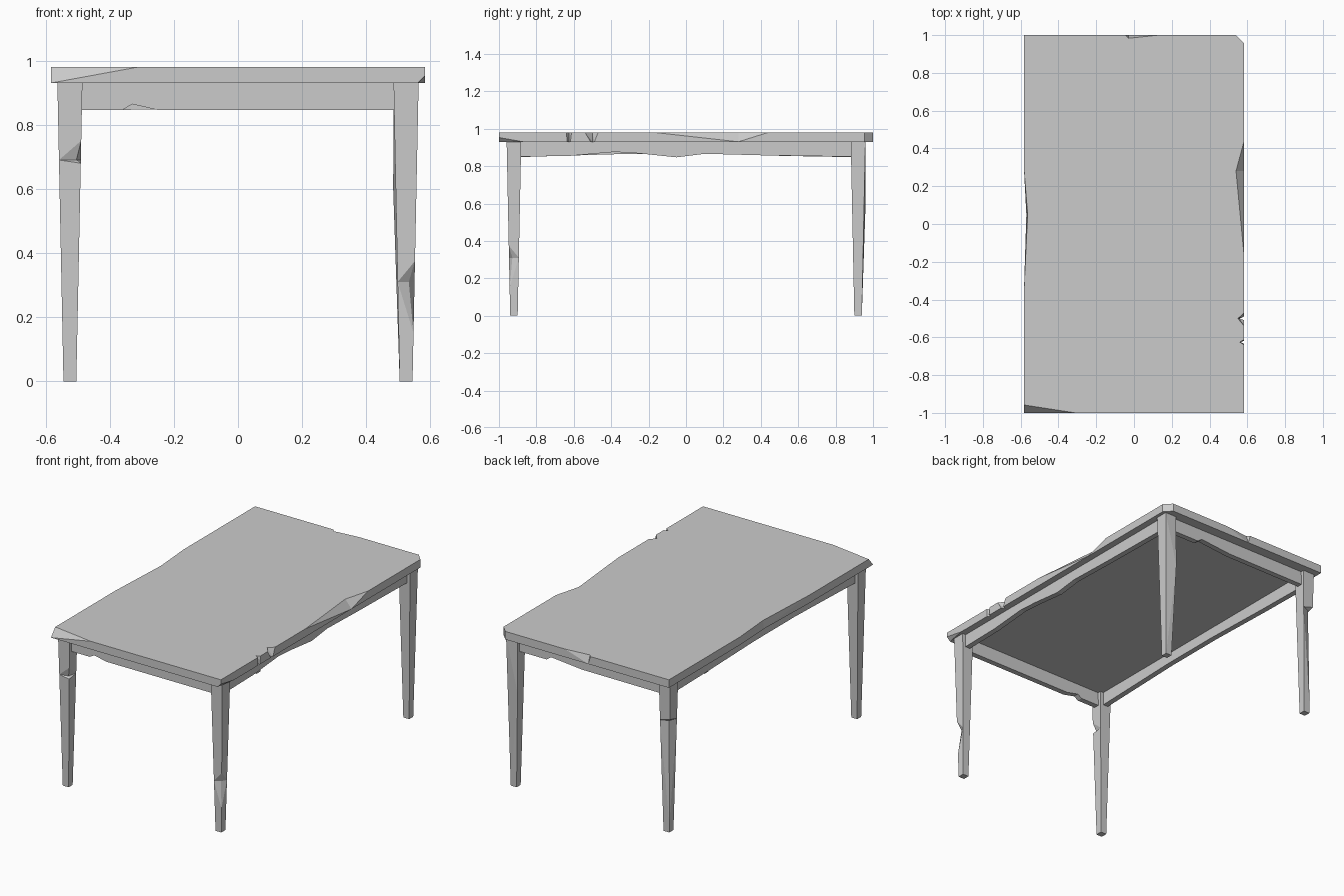
import bpy, bmesh
from mathutils import Vector

cube = bpy.data.objects.get("Cube")
if cube:
    bpy.data.objects.remove(cube, do_unlink=True)

# One plain grey for the whole table
grey = bpy.data.materials.new("plain_grey")
grey.use_nodes = True
GREY = (0.6, 0.6, 0.6, 1)
grey.diffuse_color = GREY
grey.node_tree.nodes["Principled BSDF"].inputs["Base Color"].default_value = GREY


def finish(name, bm):
    bmesh.ops.recalc_face_normals(bm, faces=bm.faces)
    mesh = bpy.data.meshes.new(name)
    bm.to_mesh(mesh)
    bm.free()
    mesh.materials.append(grey)
    obj = bpy.data.objects.new(name, mesh)
    bpy.context.collection.objects.link(obj)


def loft(rings):
    """Skin matching rings; bent side quads fold along their outer diagonal."""
    bm = bmesh.new()
    loops = [[bm.verts.new(p) for p in ring] for ring in rings]
    centre = sum((Vector(p) for p in rings[0]), Vector()) / len(rings[0])

    def reach(a, b):
        return ((a.co + b.co) / 2 - centre).xy.length

    for low, high in zip(loops, loops[1:]):
        for i in range(len(low)):
            j = (i + 1) % len(low)
            a, b, c, d = low[i], low[j], high[j], high[i]
            flat = abs((b.co - a.co).cross(d.co - a.co).normalized().dot(c.co - a.co)) < 1e-4
            if flat:
                bm.faces.new((a, b, c, d))
            elif reach(a, c) > reach(b, d):
                bm.faces.new((a, b, c))
                bm.faces.new((a, c, d))
            else:
                bm.faces.new((a, b, d))
                bm.faces.new((b, c, d))
    bm.faces.new(loops[0][::-1])
    bm.faces.new(loops[-1])
    return bm


def slice_corner(bm, p, q, r, keep=Vector((0, 0, 0.955))):
    """Cut off whatever lies beyond the plane through three points."""
    p, q, r = Vector(p), Vector(q), Vector(r)
    normal = (q - p).cross(r - p).normalized()
    if (keep - p).dot(normal) > 0:
        normal = -normal
    geom = bm.verts[:] + bm.edges[:] + bm.faces[:]
    cut = bmesh.ops.bisect_plane(bm, geom=geom, plane_co=p, plane_no=normal, clear_outer=True)
    edges = [e for e in cut["geom_cut"] if isinstance(e, bmesh.types.BMEdge)]
    bmesh.ops.holes_fill(bm, edges=edges)


# Table top: outline with dents and notches, as (top x, top y, bottom x, bottom y)
W, LOW, HIGH = 0.583, 0.93, 0.98
outline = [
    (-W, -1, -W, -1), (W, -1, W, -1),
    (W, -0.64, W, -0.635), (0.56, -0.625, 0.565, -0.625), (W, -0.612, W, -0.618),
    (W, -0.54, W, -0.51), (0.55, -0.5, 0.56, -0.5), (W, -0.47, W, -0.49),
    (W, -0.17, W, -0.17), (0.54, 0.28, W, 0.28), (W, 0.44, W, 0.44),
    (W, 0.955, W, 0.955), (0.54, 1, 0.54, 1),
    (0.13, 1, 0.13, 1), (-0.03, 0.983, -0.03, 1), (-0.045, 1, -0.045, 1),
    (-W, 1, -W, 1),
    (-W, 0.3, -W, 0.3), (-0.563, 0.05, -0.57, 0.05), (-W, -0.37, -W, -0.37),
]
top = loft([[(bx, by, LOW) for _, _, bx, by in outline],
            [(tx, ty, HIGH) for tx, ty, _, _ in outline]])
slice_corner(top, (-W, -0.958, HIGH), (-0.31, -1, HIGH), (-W, -1, LOW))
slice_corner(top, (0.56, -1, LOW), (W, -1, 0.953), (W, -0.87, LOW))
finish("table_top", top)

# Aprons: a long strip whose lower edge follows a worn profile
LEG_X, LEG_Y = 0.524, 0.92


def apron(name, along_x, offset, profile, half=0.017):
    rings = []
    for t, z in profile:
        section = [(offset - half, z), (offset + half, z), (offset + half, LOW), (offset - half, LOW)]
        rings.append([(t, o, h) if along_x else (o, t, h) for o, h in section])
    bm = bmesh.new()
    loops = [[bm.verts.new(p) for p in ring] for ring in rings]
    for a, b in zip(loops, loops[1:]):
        for i in range(4):
            j = (i + 1) % 4
            bm.faces.new((a[i], a[j], b[j], b[i]))
    bm.faces.new(loops[0])
    bm.faces.new(loops[-1])
    finish(name, bm)


apron("front_apron", True, -LEG_Y,
      [(-0.51, 0.846), (-0.36, 0.846), (-0.33, 0.864), (-0.25, 0.846), (0.51, 0.846)])
apron("back_apron", True, LEG_Y,
      [(-0.51, 0.846), (0.06, 0.848), (0.27, 0.868), (0.3, 0.846), (0.51, 0.846)])
apron("left_apron", False, LEG_X,
      [(-0.9, 0.85), (-0.62, 0.855), (-0.38, 0.876), (-0.25, 0.868),
       (-0.05, 0.847), (0.1, 0.866), (0.4, 0.858), (0.9, 0.85)])
apron("right_apron", False, -LEG_X,
      [(-0.9, 0.848), (-0.3, 0.866), (0.1, 0.866), (0.55, 0.854), (0.9, 0.848)])

# Legs: tapered square posts, each with one worn corner
CORNERS = [(-1, -1), (1, -1), (1, 1), (-1, 1)]


def leg(name, side, end, corner, wear):
    """wear: (height, how far the corner moves towards the middle)."""
    rings = []
    for z, depth in [(0, 0)] + wear + [(LOW, 0)]:
        half = 0.02 + 0.019 * z / LOW
        ring = []
        for c in CORNERS:
            h = half - (depth if c == corner else 0)
            ring.append((side * LEG_X + c[0] * h, end * LEG_Y + c[1] * h, z))
        rings.append(ring)
    finish(name, loft(rings))


leg("front_left_leg", 1, -1, (1, -1), [(0.15, 0), (0.31, 0.018), (0.375, 0)])
leg("front_right_leg", -1, -1, (1, -1), [(0.68, 0), (0.69, 0.014), (0.75, 0)])
leg("back_right_leg", -1, 1, (-1, 1), [(0.05, 0), (0.69, 0.02), (0.71, 0)])
leg("back_left_leg", 1, 1, (-1, 1), [(0.6, -0.008)])
